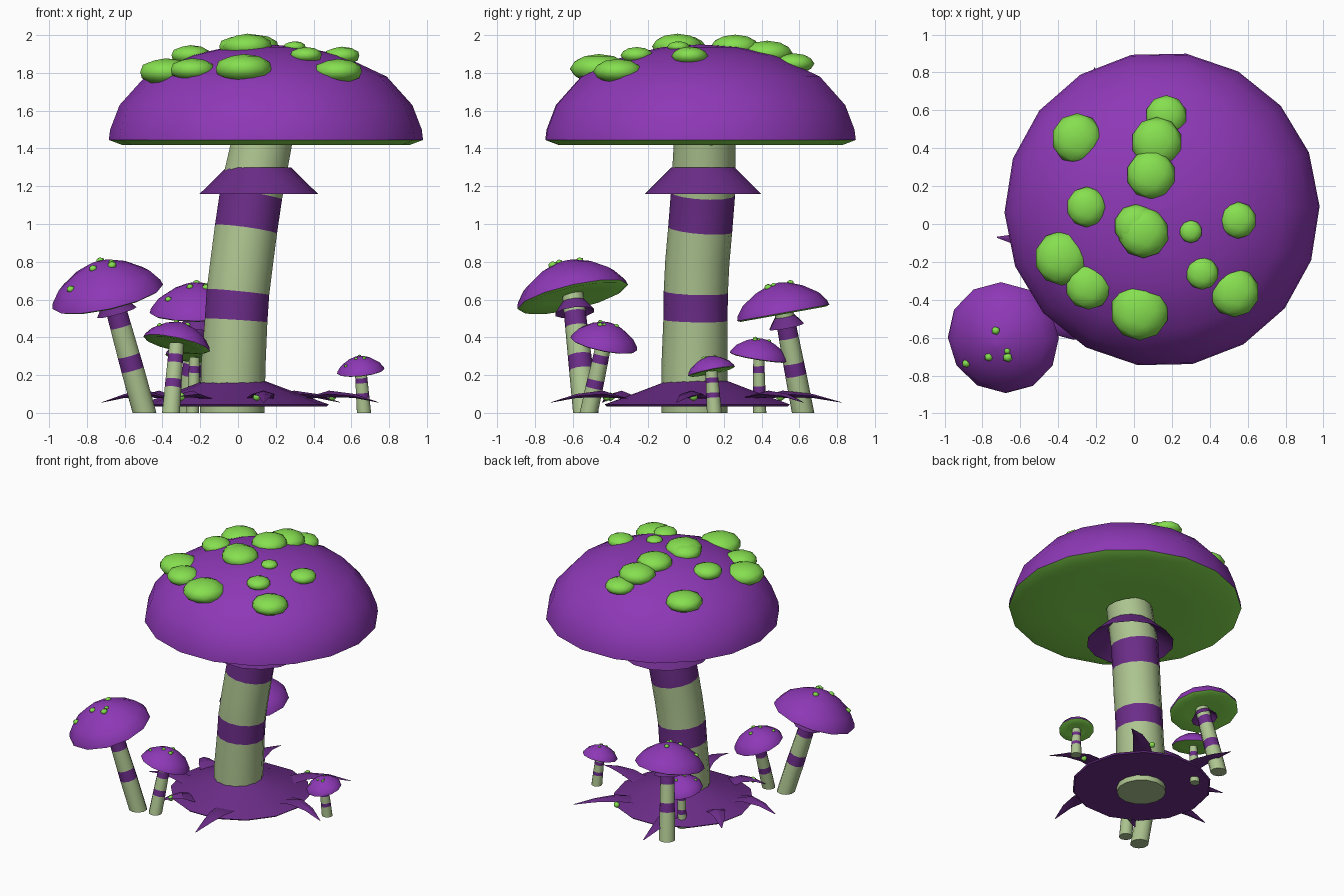
import bpy, bmesh, math
from mathutils import Vector, Matrix

cube = bpy.data.objects.get("Cube")
if cube:
    bpy.data.objects.remove(cube)


def material(name, rgb):
    m = bpy.data.materials.new(name)
    m.use_nodes = True
    m.diffuse_color = (*rgb, 1)
    m.node_tree.nodes["Principled BSDF"].inputs["Base Color"].default_value = (*rgb, 1)
    return m


PURPLE = material("cap purple", (0.27, 0.04, 0.47))
DARK = material("dark purple", (0.15, 0.026, 0.25))
GREEN = material("bright green", (0.24, 0.74, 0.08))
PALE = material("pale stem green", (0.42, 0.56, 0.28))
Z = Vector((0, 0, 1))


def finish(name, bm, mats, angle=45):
    bmesh.ops.recalc_face_normals(bm, faces=bm.faces)
    me = bpy.data.meshes.new(name)
    bm.to_mesh(me)
    bm.free()
    for m in mats:
        me.materials.append(m)
    ob = bpy.data.objects.new(name, me)
    bpy.context.collection.objects.link(ob)
    bpy.ops.object.select_all(action='DESELECT')
    ob.select_set(True)
    bpy.context.view_layer.objects.active = ob
    bpy.ops.object.shade_smooth_by_angle(angle=math.radians(angle))
    return ob


def frame(origin, normal):
    """Matrix that moves local z onto the normal at the origin."""
    turn = Z.rotation_difference(Vector(normal).normalized())
    return Matrix.Translation(origin) @ turn.to_matrix().to_4x4()


def skin(bm, rings, slots, close=True):
    """Bridge rings of points with quads; slots gives a material per band."""
    loops = [[bm.verts.new(p) for p in ring] for ring in rings]
    n = len(loops[0])
    for a, b, slot in zip(loops, loops[1:], slots):
        for i in range(n):
            j = (i + 1) % n
            bm.faces.new((a[i], a[j], b[j], b[i])).material_index = slot
    if close:
        bm.faces.new(loops[0]).material_index = slots[0]
        bm.faces.new(loops[-1]).material_index = slots[-1]


def lathe(name, profile, sides, mat, mats, slots, close=True, angle=45):
    rings = []
    for r, z in profile:
        ring = []
        for i in range(sides):
            a = math.tau * i / sides + 0.02
            ring.append(mat @ Vector((r * math.cos(a), r * math.sin(a), z)))
        rings.append(ring)
    bm = bmesh.new()
    skin(bm, rings, slots, close)
    return finish(name, bm, mats, angle)


def tube(name, path, radii, sides, mats, slots, flat=1.0, angle=45):
    """Round or flattened tube whose rings follow the path."""
    path = [Vector(p) for p in path]
    rings = []
    for k, (p, r) in enumerate(zip(path, radii)):
        t = (path[min(k + 1, len(path) - 1)] - path[max(k - 1, 0)]).normalized()
        side = Vector((0, 1, 0)) if t.z > 0.7 else t.cross(Z).normalized()
        side = (side - t * side.dot(t)).normalized()
        up = side.cross(t)
        ring = []
        for i in range(sides):
            a = math.tau * i / sides
            q = p + side * (r * math.cos(a)) + up * (r * flat * math.sin(a))
            q.z = max(q.z, 0) if k else p.z
            ring.append(q)
        rings.append(ring)
    bm = bmesh.new()
    skin(bm, rings, slots)
    return finish(name, bm, mats, angle)


def height(profile, r):
    for (r0, z0), (r1, z1) in zip(profile, profile[1:]):
        if r1 <= r <= r0:
            return z0 + (z1 - z0) * (r0 - r) / (r0 - r1)
    return profile[0][1]


def spots(name, dome, mat, items, squash, detail):
    """Flattened blobs resting on a dome."""
    bm = bmesh.new()
    for x, y, r in items:
        place = Matrix.Translation((x, y, height(dome, math.hypot(x, y))))
        bmesh.ops.create_icosphere(bm, subdivisions=detail, radius=1,
                                   matrix=mat @ place @ Matrix.Diagonal((r, r, r * squash, 1)))
    finish(name, bm, [GREEN], 60)


def cap(name, dome, under, sides, mat):
    profile = under + dome
    slots = [1] * len(under) + [0] * (len(dome) - 1)
    lathe(name, profile, sides, mat, [PURPLE, GREEN], slots)


def collar(name, mat, top, bottom, drop, sides):
    profile = [(top, 0), (bottom, -drop), (top * 0.95, -drop * 0.25)]
    lathe(name, profile, sides, mat, [DARK], [0, 0], close=False)


# Large mushroom
stem_path = [(-0.03, 0.045, 0), (-0.025, 0.045, 0.25), (-0.01, 0.05, 0.49), (0.0, 0.052, 0.64),
             (0.02, 0.06, 0.8), (0.042, 0.075, 0.97), (0.07, 0.09, 1.16), (0.13, 0.1, 1.45)]
tube("main_stem", stem_path, [0.175, 0.175, 0.17, 0.17, 0.17, 0.17, 0.17, 0.163], 14,
     [PALE, DARK], [0, 0, 1, 0, 0, 1, 0])
collar("main_collar", frame((0.11, 0.09, 1.3), Z), 0.17, 0.313, 0.14, 14)

main_frame = Matrix.Translation((0.148, 0.077, 0))
main_dome = [(0.832, 1.445), (0.825, 1.5), (0.775, 1.63), (0.64, 1.78), (0.4, 1.893),
             (0.2, 1.937), (0.01, 1.95)]
cap("main_cap", main_dome, [(0.01, 1.44), (0.4, 1.425), (0.76, 1.418)], 18, main_frame)
main_spots = [(-0.3, 0.45, 0.135), (0.17, 0.57, 0.11), (0.12, 0.43, 0.135), (0.09, 0.26, 0.13),
              (-0.25, 0.09, 0.107), (0.01, -0.01, 0.115), (0.05, -0.045, 0.135), (0.3, -0.04, 0.06),
              (0.55, 0.02, 0.097), (0.36, -0.26, 0.087), (0.53, -0.36, 0.132),
              (-0.38, -0.18, 0.145), (-0.24, -0.33, 0.122), (0.03, -0.46, 0.155)]
spots("main_spots", main_dome, main_frame,
      [(x - 0.148, y - 0.077, r) for x, y, r in main_spots], 0.5, 2)

# Leafy base: shallow cone with curling thorns and small buds
base = lathe("base_leaf", [(0.15, 0.04), (0.49, 0.035), (0.5, 0.045), (0.32, 0.11), (0.16, 0.17)], 14,
             Matrix.Translation((-0.02, 0.06, 0)), [DARK], [0, 0, 0, 0], close=False)

thorns = [(47, 0.81), (-6, 0.76), (104, 0.82), (188, 0.72), (-79, 0.76), (232, 0.6), (150, 0.62)]
for n, (deg, reach) in enumerate(thorns):
    path = []
    for k, z in enumerate((0.075, 0.1, 0.09, 0.055)):
        a = math.radians(deg + 9 * (1 - k / 3))
        r = 0.36 + (reach - 0.36) * k / 3
        path.append((r * math.cos(a) - 0.01, r * math.sin(a) + 0.03, z))
    tube(f"thorn_{n + 1}", path, [0.075, 0.06, 0.035, 0.003], 4, [DARK], [0, 0, 0], 0.3, 30)

for n, (x, y) in enumerate([(-0.3, -0.4), (0.1, -0.42), (0.5, 0.04), (0.25, 0.5)]):
    spots(f"bud_{n + 1}", [(1, 0.085), (0, 0.085)], Matrix(), [(x, y, 0.024)], 1, 1)

# Small mushrooms: cap centre, cap radius, cap normal, foot, stem radius, has collar
small = [
    ("front_tall", (-0.69, -0.6, 0.615), 0.3, (-0.22, -0.23, 1), (-0.495, -0.53), 0.062, True),
    ("front_short", (-0.325, -0.435, 0.365), 0.18, (0.22, 0.2, 1), (-0.355, -0.515), 0.045, False),
    ("back_tall", (-0.22, 0.515, 0.53), 0.248, (0, -0.18, 1), (-0.27, 0.62), 0.055, True),
    ("back_short", (-0.23, 0.385, 0.295), 0.155, (0.08, 0.16, 1), (-0.24, 0.39), 0.032, False),
    ("left_tiny", (0.65, 0.135, 0.22), 0.126, (-0.1, -0.2, 1), (0.667, 0.15), 0.036, False),
]
dome_shape = [(1, 0), (0.97, 0.1), (0.82, 0.3), (0.5, 0.51), (0.22, 0.62), (0.01, 0.65)]
under_shape = [(0.01, 0.03), (0.5, 0.0), (0.93, -0.03)]
dots = [(0, 0.26, 0.08), (-0.14, -0.22, 0.08), (0.2, -0.22, 0.09), (0.2, -0.1, 0.06), (-0.6, -0.4, 0.08)]

for name, centre, radius, normal, foot, thick, has_collar in small:
    centre, start = Vector(centre), Vector((*foot, 0))
    top = centre + Vector((0.02, 0, 0.02)) if has_collar else centre
    along = top - start
    cuts = (0, 0.36, 0.48, 0.72, 0.84, 1)
    tube(name + "_stem", [start + along * c for c in cuts], [thick * (1.1 - 0.2 * c) for c in cuts],
         10, [PALE, DARK], [0, 1, 0, 1, 0])
    if has_collar:
        collar(name + "_collar", frame(start + along * 0.93, along), thick, thick * 1.75, thick, 10)
    mat = frame(centre, normal) @ Matrix.Scale(radius, 4)
    cap(name + "_cap", dome_shape, under_shape, 12, mat)
    spots(name + "_spots", dome_shape, mat, dots, 0.8, 1)
